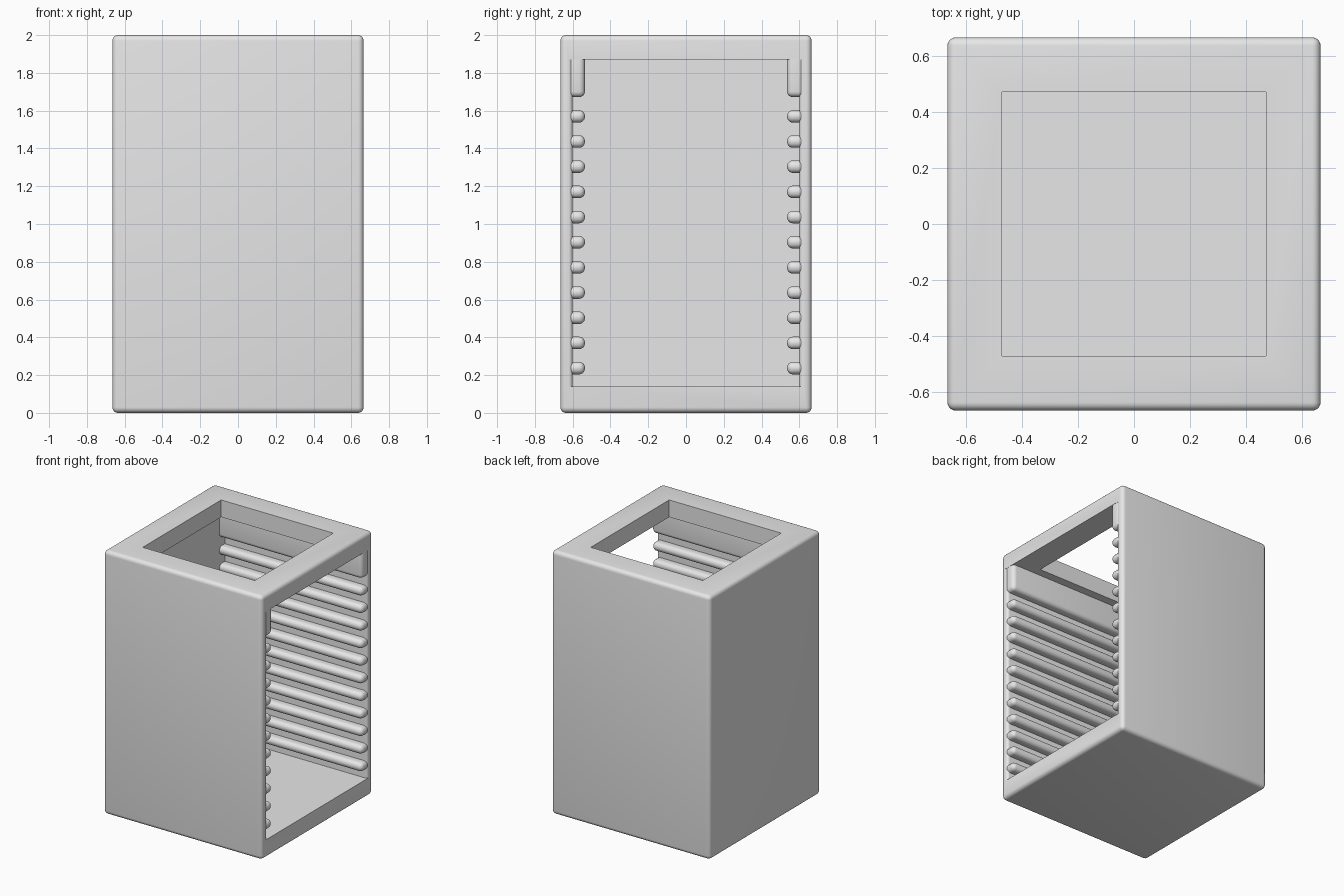
import bpy, bmesh, math

if "Cube" in bpy.data.objects:
    bpy.data.objects.remove(bpy.data.objects["Cube"])

grey = bpy.data.materials.new("plain grey")
grey.use_nodes = True
colour = (0.8, 0.8, 0.8, 1)
grey.diffuse_color = colour
grey.node_tree.nodes["Principled BSDF"].inputs["Base Color"].default_value = colour


def prism(name, outline, z0, z1):
    """Extrude an outline in x-y from z0 to z1."""
    bm = bmesh.new()
    face = bm.faces.new([bm.verts.new((x, y, z0)) for x, y in outline])
    top = bmesh.ops.extrude_face_region(bm, geom=[face])["geom"]
    for v in top:
        if isinstance(v, bmesh.types.BMVert):
            v.co.z = z1
    bmesh.ops.recalc_face_normals(bm, faces=bm.faces)
    mesh = bpy.data.meshes.new(name)
    bm.to_mesh(mesh)
    bm.free()
    mesh.materials.append(grey)
    obj = bpy.data.objects.new(name, mesh)
    bpy.context.collection.objects.link(obj)
    return obj


def box(name, x0, x1, y0, y1, z0, z1):
    return prism(name, [(x0, y0), (x1, y0), (x1, y1), (x0, y1)], z0, z1)


def activate(obj):
    bpy.ops.object.select_all(action="DESELECT")
    obj.select_set(True)
    bpy.context.view_layer.objects.active = obj


def round_edges(obj, width, segments=5):
    mod = obj.modifiers.new("round", "BEVEL")
    mod.width, mod.segments = width, segments
    activate(obj)
    bpy.ops.object.modifier_apply(modifier=mod.name)


def cut(obj, cutter):
    mod = obj.modifiers.new("cut", "BOOLEAN")
    mod.operation, mod.solver, mod.object = "DIFFERENCE", "EXACT", cutter
    activate(obj)
    bpy.ops.object.modifier_apply(modifier=mod.name)
    bpy.data.objects.remove(cutter)


def smooth(obj):
    activate(obj)
    bpy.ops.object.shade_smooth_by_angle(angle=math.radians(35))


HALF, INNER, BACK = 0.665, 0.6, -0.53
FLOOR, CEILING = 0.14, 1.87

# Rounded outer case
case = box("case", -HALF, HALF, -HALF, HALF, 0, 2)
round_edges(case, 0.03)

# Cavity open on one side, flaring at the mouth to round the wall edges
R = 0.022
flare = [(HALF - R + R * math.sin(a), INNER + R - R * math.cos(a))
         for a in (math.radians(18 * i) for i in range(6))]
side = [(BACK, INNER)] + flare + [(0.8, INNER + R)]
cut(case, prism("cavity", side + [(x, -y) for x, y in reversed(side)], FLOOR, CEILING))

# Square opening in the lid
cut(case, box("lid_opening", -0.47, 0.47, -0.47, 0.47, 1.8, 2.1))
smooth(case)

# Shelf rails and upper blocks on both side walls
for label, s in (("front", -1), ("back", 1)):
    y0, y1 = sorted((s * 0.535, s * 0.628))
    for i in range(11):
        z = 0.237 + 0.1333 * i
        rail = box(f"{label}_rail_{i + 1}", BACK - 0.04, 0.664, y0, y1, z - 0.033, z + 0.033)
        round_edges(rail, 0.031)
        smooth(rail)
    block = box(f"{label}_upper_block", BACK - 0.04, 0.664, y0, y1, 1.672, CEILING + 0.06)
    round_edges(block, 0.03)
    smooth(block)
